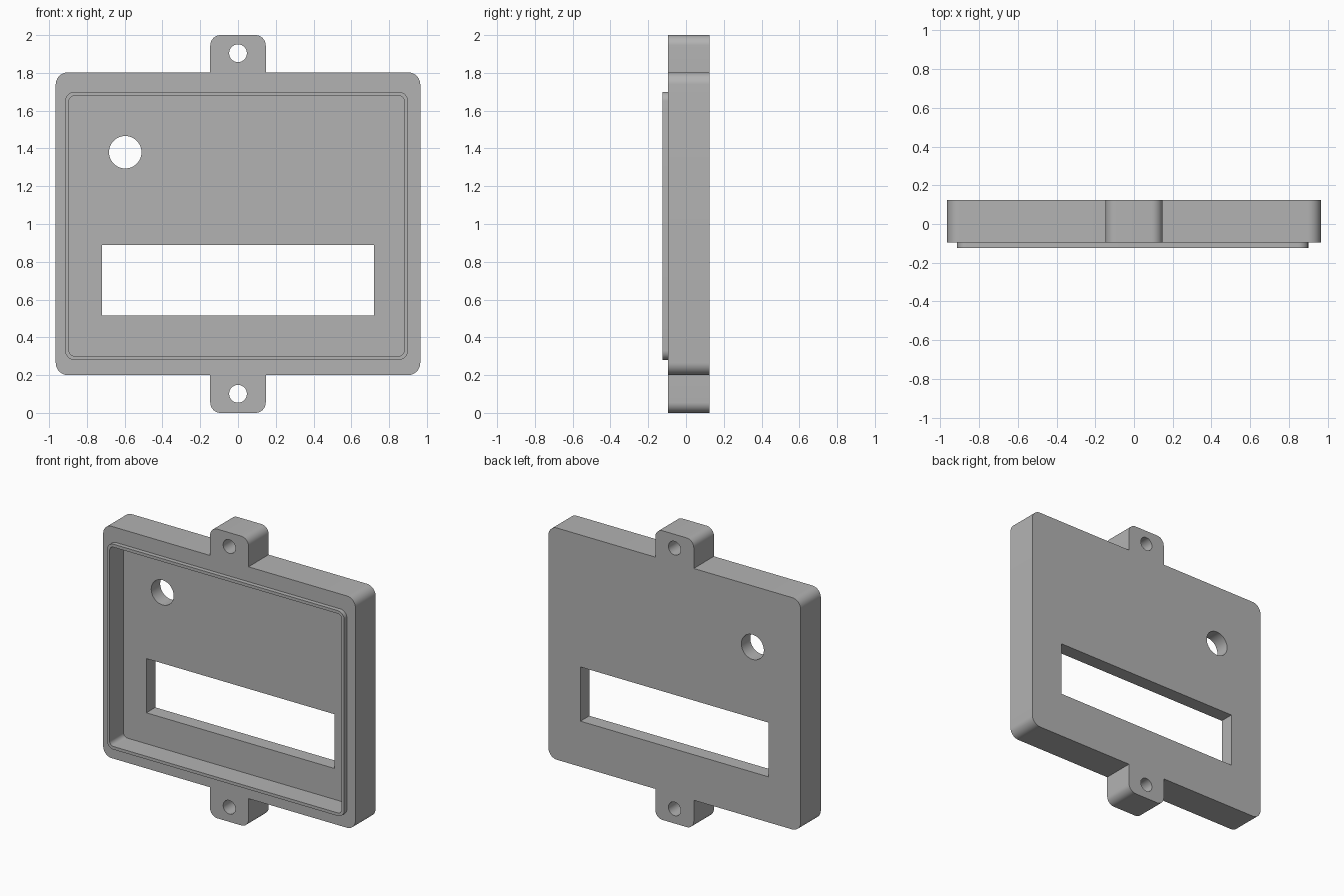
import bpy
import bmesh
import math
from mathutils import Vector

cube = bpy.data.objects.get("Cube")
if cube:
    bpy.data.objects.remove(cube, do_unlink=True)

grey = bpy.data.materials.new("plain grey")
grey.use_nodes = True
colour = (0.45, 0.45, 0.45, 1)
grey.diffuse_color = colour
grey.node_tree.nodes["Principled BSDF"].inputs["Base Color"].default_value = colour


def rounded(corners, steps=10):
    """Fillet right-angled (x, z, radius) corners into an outline."""
    points = []
    for i, (x, z, radius) in enumerate(corners):
        here = Vector((x, z))
        if not radius:
            points.append(here)
            continue
        before = (Vector(corners[i - 1][:2]) - here).normalized() * radius
        after = (Vector(corners[(i + 1) % len(corners)][:2]) - here).normalized() * radius
        centre = here + before + after
        for s in range(steps + 1):
            a = math.pi / 2 * s / steps
            points.append(centre - after * math.cos(a) - before * math.sin(a))
    return points


def rectangle(x0, x1, z0, z1, radius=0):
    return rounded([(x0, z0, radius), (x1, z0, radius), (x1, z1, radius), (x0, z1, radius)])


def circle(x, z, radius, sides=48):
    return [Vector((x + radius * math.cos(math.tau * i / sides),
                    z + radius * math.sin(math.tau * i / sides))) for i in range(sides)]


def prism(name, outline, front, back):
    """Extrude an x-z outline along y."""
    bm = bmesh.new()
    face = bm.faces.new([bm.verts.new((p.x, front, p.y)) for p in outline])
    sweep = bmesh.ops.extrude_face_region(bm, geom=[face])
    moved = [v for v in sweep["geom"] if isinstance(v, bmesh.types.BMVert)]
    bmesh.ops.translate(bm, verts=moved, vec=(0, back - front, 0))
    bmesh.ops.recalc_face_normals(bm, faces=bm.faces)
    mesh = bpy.data.meshes.new(name)
    bm.to_mesh(mesh)
    bm.free()
    mesh.materials.append(grey)
    obj = bpy.data.objects.new(name, mesh)
    bpy.context.collection.objects.link(obj)
    return obj


def combine(target, tool, operation):
    bpy.context.view_layer.objects.active = target
    mod = target.modifiers.new(tool.name, "BOOLEAN")
    mod.operation = operation
    mod.solver = "EXACT"
    mod.object = tool
    bpy.ops.object.modifier_apply(modifier=mod.name)
    bpy.data.objects.remove(tool, do_unlink=True)


FRONT, BACK, FLOOR, RIM = -0.095, 0.125, 0.027, -0.125
W, TAB = 0.965, 0.147
BOTTOM, TOP = 0.2, 1.803

# Cover with a mounting tab above and below
cover = prism("cover", rounded([
    (-W, BOTTOM, 0.065), (-TAB, BOTTOM, 0), (-TAB, 0, 0.055), (TAB, 0, 0.055),
    (TAB, BOTTOM, 0), (W, BOTTOM, 0.065), (W, TOP, 0.065), (TAB, TOP, 0),
    (TAB, 2, 0.055), (-TAB, 2, 0.055), (-TAB, TOP, 0), (-W, TOP, 0.065)]), FRONT, BACK)

# Raised lip, then the pocket hollowed through it
combine(cover, prism("lip", rectangle(-0.915, 0.9, 0.28, 1.7, 0.05), RIM, FRONT + 0.03), "UNION")
combine(cover, prism("pocket", rectangle(-0.895, 0.88, 0.301, 1.679, 0.03), RIM - 0.1, FLOOR),
        "DIFFERENCE")

# Window, round opening and screw holes
openings = {
    "window": rectangle(-0.72, 0.72, 0.515, 0.89),
    "round_opening": circle(-0.597, 1.38, 0.086),
    "lower_screw_hole": circle(0, 0.101, 0.047),
    "upper_screw_hole": circle(0, 1.904, 0.047),
}
for name, outline in openings.items():
    combine(cover, prism(name, outline, RIM - 0.1, BACK + 0.1), "DIFFERENCE")

bpy.ops.object.select_all(action="DESELECT")
cover.select_set(True)
bpy.context.view_layer.objects.active = cover
bpy.ops.object.shade_smooth_by_angle(angle=math.radians(30))
